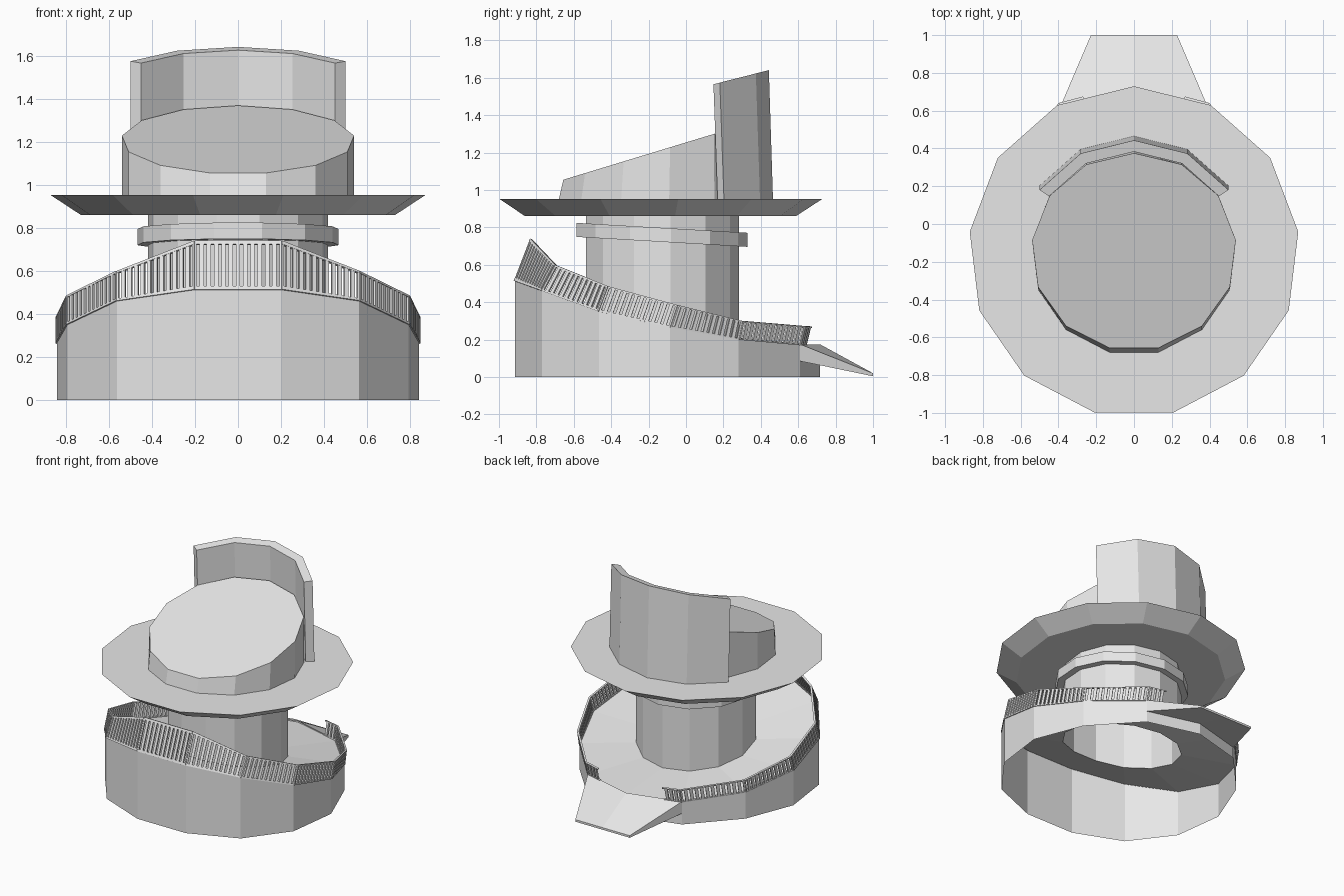
import bpy
import bmesh
from math import sin, cos, tau
from mathutils import Vector

if "Cube" in bpy.data.objects:
    bpy.data.objects.remove(bpy.data.objects["Cube"], do_unlink=True)

SIDES = 13
grey = bpy.data.materials.new("plain_grey")
grey.use_nodes = True
grey.diffuse_color = (0.8, 0.8, 0.8, 1)
grey.node_tree.nodes["Principled BSDF"].inputs["Base Color"].default_value = (0.8, 0.8, 0.8, 1)


def finish(name, bm, solid=True):
    if solid:
        bmesh.ops.recalc_face_normals(bm, faces=bm.faces)
    mesh = bpy.data.meshes.new(name)
    bm.to_mesh(mesh)
    bm.free()
    mesh.materials.append(grey)
    obj = bpy.data.objects.new(name, mesh)
    bpy.context.collection.objects.link(obj)
    return obj


def loft(name, rings, caps=True, solid=True):
    """Skin a row of equal closed loops, optionally capping both ends."""
    bm = bmesh.new()
    loops = [[bm.verts.new(p) for p in ring] for ring in rings]
    n = len(loops[0])
    for a, b in zip(loops, loops[1:]):
        for i in range(n):
            j = (i + 1) % n
            bm.faces.new((a[i], a[j], b[j], b[i]))
    if caps:
        bm.faces.new(loops[0])
        bm.faces.new(loops[-1])
    return finish(name, bm, solid)


def ring(r, cy, height, ry=None):
    """Thirteen-sided loop with a corner at the back; height is a rule on y."""
    pts = []
    for k in range(SIDES):
        y = cy + (ry or r) * cos(tau * k / SIDES)
        pts.append(Vector((r * sin(tau * k / SIDES), y, height(y))))
    return pts


def flat(z):
    return lambda y: z


# Curved deck edge: back to front, mirrored left and right
EDGE = [(0.716, 0.165), (0.61, 0.17), (0.28, 0.2), (-0.085, 0.265),
        (-0.465, 0.35), (-0.77, 0.46), (-0.915, 0.512)]
RAIL = [(0.74, 0.265), (0.635, 0.272), (0.3, 0.3), (-0.045, 0.385),
        (-0.415, 0.485), (-0.695, 0.598), (-0.828, 0.738)]


def bent_ring(profile, r):
    pts = []
    for k in range(SIDES):
        y, z = profile[min(k, SIDES - k)]
        pts.append(Vector((r * sin(tau * k / SIDES), y, z)))
    return pts


def deck_height(y):
    for (y0, z0), (y1, z1) in zip(EDGE, EDGE[1:]):
        if y >= y1:
            return z0 + (z1 - z0) * (y - y0) / (y1 - y0)
    return EDGE[-1][1]


# Open base wall, deck and hollow column
edge = bent_ring(EDGE, 0.847)
foot = [Vector((p.x, p.y, 0)) for p in edge]
loft("base_wall", [foot, edge], caps=False)
column_foot = ring(0.42, -0.132, deck_height, 0.415)
loft("deck", [edge, column_foot], caps=False, solid=False)
loft("column", [column_foot, ring(0.42, -0.132, flat(0.87), 0.415)], caps=False)

# Tilted collar around the column
low = lambda y: 0.715 - 0.058 * y
high = lambda y: 0.79 - 0.058 * y
loft("collar", [ring(0.41, -0.135, low), ring(0.47, -0.135, low, 0.465),
                ring(0.47, -0.135, high, 0.465), ring(0.41, -0.135, high)], caps=False)

# Wide saucer with a bevelled underside
loft("saucer", [ring(0.735, -0.147, flat(0.86)), ring(0.876, -0.147, flat(0.952))])

# Slanted drum on the saucer
loft("slanted_drum", [ring(0.543, -0.155, flat(0.952), 0.54),
                      ring(0.543, -0.148, lambda y: 1.055 + 0.304 * (y + 0.655), 0.523)])

# Curved screen behind the drum
stations = []
for k in range(-2, 3):
    s, c = sin(tau * k / SIDES), cos(tau * k / SIDES)
    section = []
    for r, top in ((0.547, 0), (0.607, 0), (0.607, 1), (0.547, 1)):
        y = -0.142 + r * c - 0.022 * top
        z = 1.528 + 0.254 * y if top else 0.952
        section.append((r * s, y, z))
    stations.append(section)
loft("rear_screen", stations)

# Ramp down from the back of the deck
stations = []
for side in (-1, 0, 1):
    x0, y0 = 0.395 * side, (0.61 if side else 0.716)
    x1 = 0.228 * side
    stations.append([(x0, y0, 0.175), (x1, 1, 0.02), (x1, 1, 0.004), (x0, y0, 0.085)])
loft("ramp", stations)

# Railing of rails and close-set balusters
bm = bmesh.new()
top = bent_ring(RAIL, 0.847)


def panel_box(a, b, c, d, u0, u1, v0, v1, t):
    normal = (b - a).cross(c - a).normalized() * t
    corners = []
    for off in (-normal, normal):
        for u, v in ((u0, v0), (u1, v0), (u1, v1), (u0, v1)):
            p = a.lerp(b, u).lerp(c.lerp(d, u), v)
            corners.append(bm.verts.new(p + off))
    back, front = corners[:4], corners[4:]
    bm.faces.new(back)
    bm.faces.new(front)
    for i in range(4):
        j = (i + 1) % 4
        bm.faces.new((back[i], back[j], front[j], front[i]))


BARS = 12
for k in range(SIDES):
    j = (k + 1) % SIDES
    first = 0.0 if k else 0.68      # gap at the ramp
    last = 1.0 if j else 0.32
    quad = (edge[k], edge[j], top[k], top[j])
    for v0, v1 in ((0, 0.07), (0.93, 1)):
        panel_box(*quad, first, last, v0, v1, 0.007)
    for i in range(BARS + 1):
        u = i / BARS
        if first <= u <= last:
            panel_box(*quad, max(u - 0.025, 0), min(u + 0.025, 1), 0.05, 0.95, 0.006)
finish("railing", bm)
